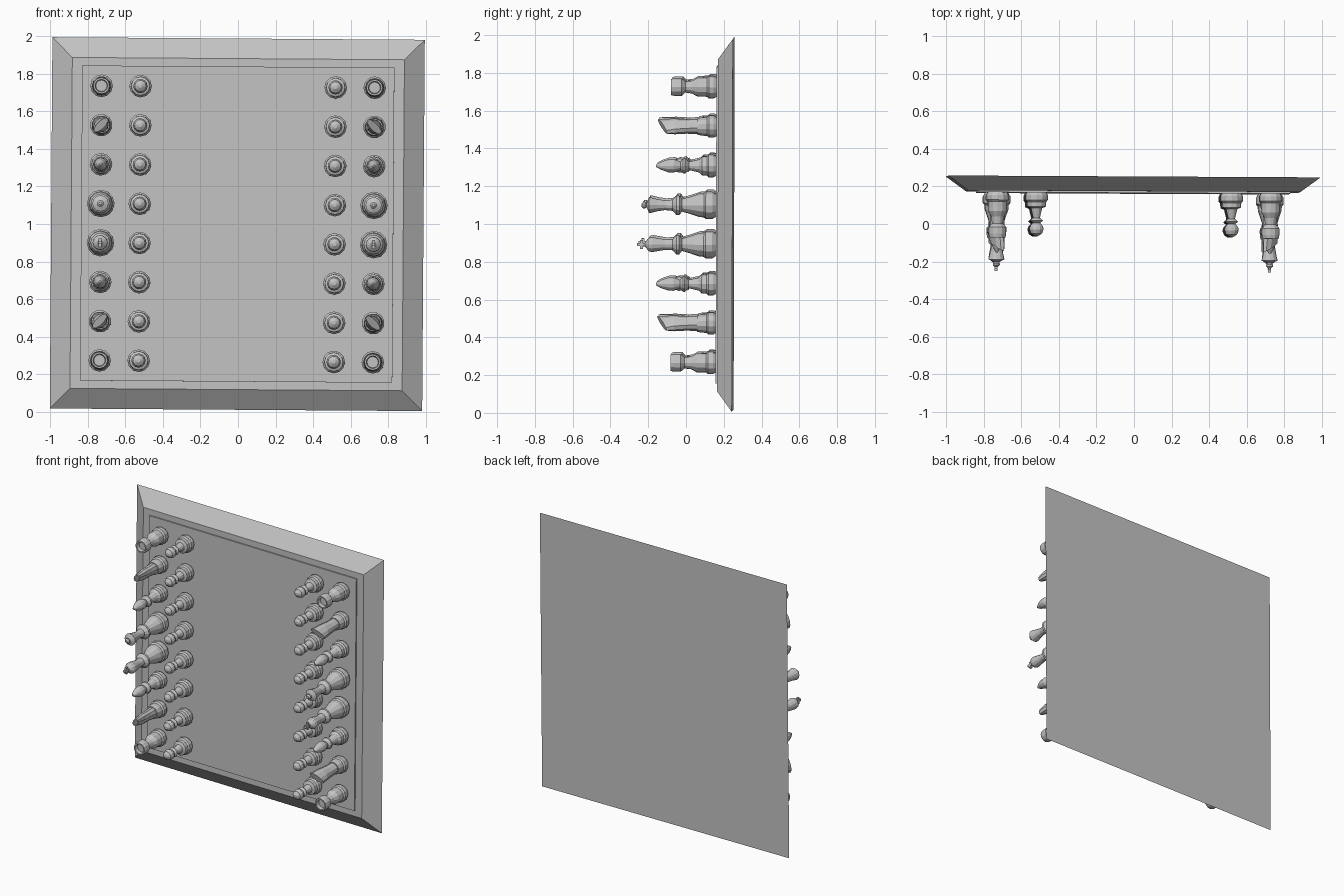
import bpy, bmesh, math
from mathutils import Matrix, Vector

cube = bpy.data.objects.get("Cube")
if cube:
    bpy.data.objects.remove(cube)

grey = bpy.data.materials.new("stone_grey")
grey.use_nodes = True
grey.diffuse_color = (0.55, 0.55, 0.55, 1)
grey.node_tree.nodes["Principled BSDF"].inputs["Base Color"].default_value = (0.55, 0.55, 0.55, 1)

# Board space: x across, y up the board, z out of the board; slightly askew when stood up
TILT = (Matrix.Rotation(-0.005, 4, 'Z') @ Matrix.Rotation(-0.003, 4, 'X')
        @ Matrix.Rotation(0.007, 4, 'Y'))
STAND = Matrix.Translation((-0.005, 0, 1)) @ TILT @ Matrix.Rotation(math.pi / 2, 4, 'X')
BACK, RIM, FIELD = -0.25, -0.172, -0.163
SQUARE = 0.2075


def loft(bm, rings):
    """Join rings of points with quads and close both ends."""
    loops = [[bm.verts.new(p) for p in ring] for ring in rings]
    n = len(loops[0])
    for a, b in zip(loops, loops[1:]):
        for i in range(n):
            j = (i + 1) % n
            bm.faces.new((a[i], a[j], b[j], b[i]))
    bm.faces.new(loops[0][::-1])
    bm.faces.new(loops[-1])


def finish(bm, name):
    bmesh.ops.recalc_face_normals(bm, faces=bm.faces)
    mesh = bpy.data.meshes.new(name)
    bm.to_mesh(mesh)
    bm.free()
    mesh.materials.append(grey)
    return mesh


def place(name, mesh, x=0, y=0, z=0, turn=0):
    ob = bpy.data.objects.new(name, mesh)
    bpy.context.collection.objects.link(ob)
    ob.matrix_world = STAND @ Matrix.Translation((x, y, z)) @ Matrix.Rotation(turn, 4, 'Z')


def rect(hx, hy, z):
    return [(-hx, -hy, z), (hx, -hy, z), (hx, hy, z), (-hx, hy, z)]


def lathe(bm, profile, sides=12):
    """Turn (radius, height) pairs about z."""
    loft(bm, [[(r * math.cos(math.tau * i / sides), r * math.sin(math.tau * i / sides), h)
               for i in range(sides)] for r, h in profile])


def box(bm, size, centre):
    bmesh.ops.create_cube(bm, size=1, matrix=Matrix.Translation(centre)
                          @ Matrix.Diagonal((*size, 1)))


# Board frame with sloping sides
bm = bmesh.new()
loft(bm, [rect(0.99, 0.987, BACK), rect(0.883, 0.88, RIM)])
place("board_frame", finish(bm, "board_frame"))

# Playing field in eight rows, split down the middle
bm = bmesh.new()
box(bm, (0.83, 0.2094, FIELD - RIM), (0, 0, 0))
strip = finish(bm, "field_strip")
for row in range(8):
    for side, sx in (("left", 1), ("right", -1)):
        place(f"field_strip_{row + 1}_{side}", strip, sx * 0.415,
              (row - 3.5) * 0.2094, (FIELD + RIM) / 2)

# Turned pieces, as radius and height
FOOT = [(0.052, 0), (0.06, 0.015), (0.06, 0.04), (0.051, 0.05), (0.05, 0.075)]
PROFILES = {
    "pawn": FOOT + [(0.03, 0.083), (0.018, 0.135), (0.035, 0.15), (0.02, 0.162),
                    (0.035, 0.18), (0.038, 0.196), (0.03, 0.218), (0.01, 0.231)],
    "rook": FOOT + [(0.05, 0.1), (0.034, 0.13), (0.029, 0.165), (0.047, 0.185),
                    (0.047, 0.22), (0.043, 0.24), (0.034, 0.24), (0.03, 0.215)],
    "bishop": FOOT + [(0.035, 0.09), (0.022, 0.145), (0.042, 0.165), (0.04, 0.175),
                      (0.022, 0.19), (0.036, 0.225), (0.034, 0.255), (0.02, 0.295), (0.006, 0.318)],
    "queen": [(0.06, 0), (0.073, 0.02), (0.073, 0.055), (0.064, 0.065), (0.062, 0.09),
              (0.045, 0.14), (0.034, 0.18), (0.052, 0.195), (0.052, 0.21), (0.03, 0.23),
              (0.026, 0.27), (0.032, 0.31), (0.043, 0.355), (0.03, 0.36), (0.01, 0.368),
              (0.018, 0.376), (0.018, 0.386), (0.008, 0.395)],
    "king": [(0.06, 0), (0.073, 0.02), (0.073, 0.055), (0.064, 0.065), (0.062, 0.09),
             (0.045, 0.14), (0.033, 0.18), (0.052, 0.195), (0.052, 0.21), (0.03, 0.23),
             (0.028, 0.27), (0.04, 0.34), (0.036, 0.355), (0.012, 0.375)],
}
pieces = {}
for name, profile in PROFILES.items():
    bm = bmesh.new()
    lathe(bm, profile)
    if name == "king":  # small cross on the crown
        box(bm, (0.016, 0.016, 0.055), (0, 0, 0.39))
        box(bm, (0.016, 0.046, 0.016), (0, 0, 0.394))
    pieces[name] = finish(bm, name)

# Knight: round foot with a flattened, slanted blade for the head
bm = bmesh.new()
lathe(bm, FOOT + [(0.045, 0.1)])
rings = []
for rx, ry, h, slant in ((0.04, 0.04, 0.09, 0), (0.042, 0.034, 0.16, 0),
                         (0.048, 0.034, 0.22, 0), (0.052, 0.02, 0.285, 0.5)):
    rings.append([(rx * math.cos(a), ry * math.sin(a), h + slant * rx * math.cos(a))
                  for a in (math.tau * i / 10 for i in range(10))])
loft(bm, rings)
pieces["knight"] = finish(bm, "knight")

# Set both armies facing each other across the board
RANK = ["rook", "knight", "bishop", "king", "queen", "bishop", "knight", "rook"]
for side, sx in (("left", 1), ("right", -1)):
    for i, kind in enumerate(RANK):
        y = (i - 3.5) * SQUARE * 1.005
        turn = (math.pi if sx > 0 else 0) - sx * math.pi / 4 if kind == "knight" else 0
        place(f"{side}_{kind}_{i + 1}", pieces[kind], sx * 3.5 * SQUARE, y, FIELD, turn)
        place(f"{side}_pawn_{i + 1}", pieces["pawn"], sx * 2.5 * SQUARE, y, FIELD)
